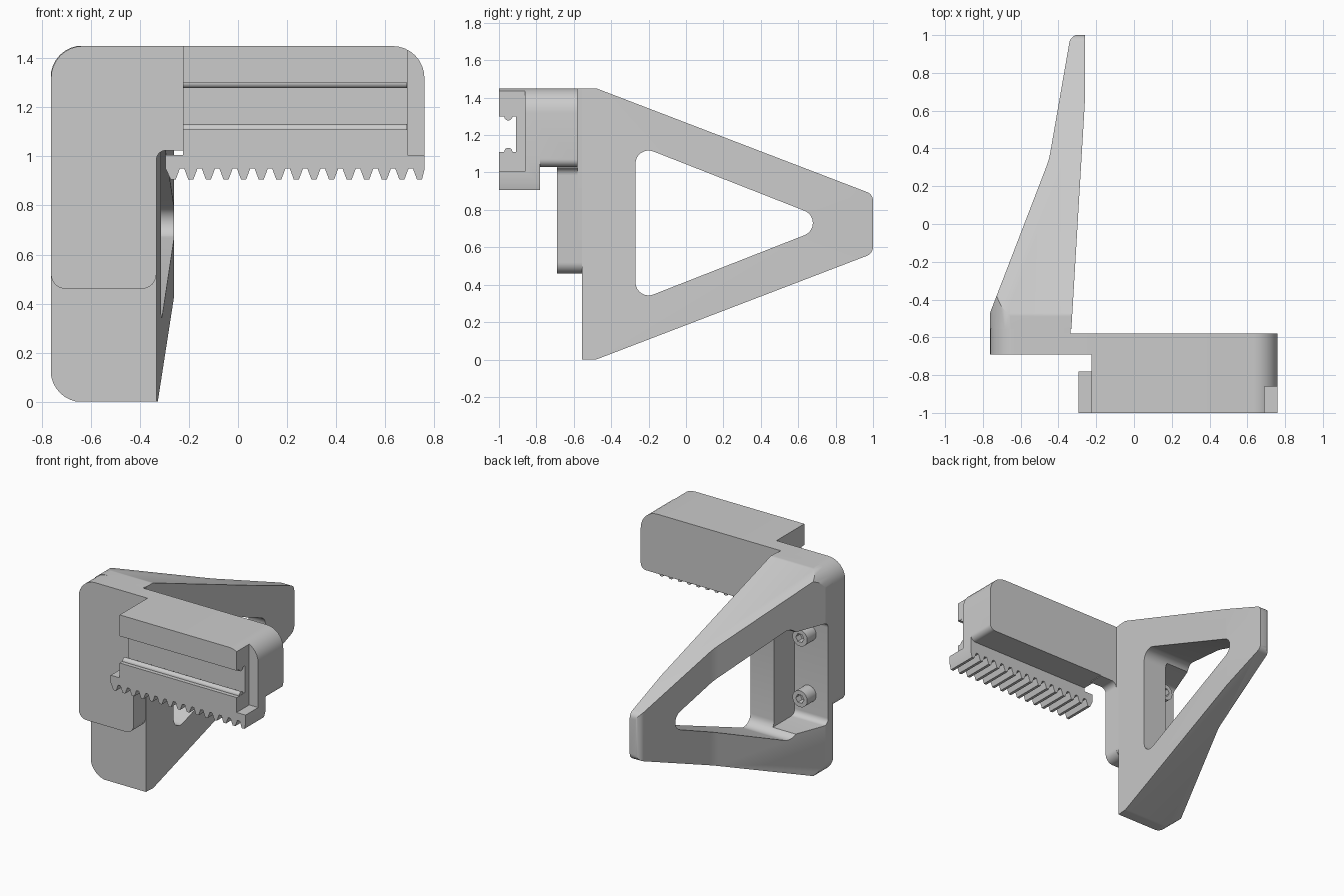
import bpy, bmesh, math
from mathutils import Vector

if "Cube" in bpy.data.objects:
    bpy.data.objects.remove(bpy.data.objects["Cube"], do_unlink=True)

grey = bpy.data.materials.new("plain_grey")
grey.use_nodes = True
grey.diffuse_color = (0.6, 0.6, 0.6, 1)
grey.node_tree.nodes["Principled BSDF"].inputs["Base Color"].default_value = (0.6, 0.6, 0.6, 1)


def rounded(corners, steps=8):
    """Polygon from (a, b[, radius]) corners, with arcs where a radius is given."""
    out, n = [], len(corners)
    for i, c in enumerate(corners):
        p = Vector(c[:2])
        if len(c) < 3:
            out.append(p)
            continue
        u = (Vector(corners[i - 1][:2]) - p).normalized()
        v = (Vector(corners[(i + 1) % n][:2]) - p).normalized()
        half = u.angle(v) / 2
        centre = p + (u + v).normalized() * c[2] / math.sin(half)
        start = p + u * c[2] / math.tan(half) - centre
        end = p + v * c[2] / math.tan(half) - centre
        turn = math.atan2(start.x * end.y - start.y * end.x, start.dot(end))
        for k in range(steps + 1):
            a = turn * k / steps
            out.append(centre + Vector((start.x * math.cos(a) - start.y * math.sin(a),
                                        start.x * math.sin(a) + start.y * math.cos(a))))
    return out


def prism(name, corners, axis, lo, hi):
    """Extrude a rounded outline along an axis as a closed solid."""
    place = {"x": lambda p, d: (d, p.x, p.y),
             "y": lambda p, d: (p.x, d, p.y),
             "z": lambda p, d: (p.x, p.y, d)}[axis]
    bm = bmesh.new()
    pts = rounded(corners)
    near = [bm.verts.new(place(p, lo)) for p in pts]
    far = [bm.verts.new(place(p, hi)) for p in pts]
    bm.faces.new(near)
    bm.faces.new(far[::-1])
    for i in range(len(pts)):
        bm.faces.new((near[i - 1], far[i - 1], far[i], near[i]))
    bmesh.ops.recalc_face_normals(bm, faces=bm.faces)
    mesh = bpy.data.meshes.new(name)
    bm.to_mesh(mesh)
    bm.free()
    mesh.materials.append(grey)
    obj = bpy.data.objects.new(name, mesh)
    bpy.context.collection.objects.link(obj)
    return obj


def box(a0, a1, b0, b1, *r):
    return [(a0, b0, *r), (a1, b0, *r), (a1, b1, *r), (a0, b1, *r)]


def disc(a, b, r, sides):
    return [(a + r * math.cos(math.tau * k / sides), b + r * math.sin(math.tau * k / sides))
            for k in range(sides)]


def select(obj):
    bpy.ops.object.select_all(action="DESELECT")
    obj.select_set(True)
    bpy.context.view_layer.objects.active = obj


def combine(obj, other, operation):
    mod = obj.modifiers.new("combine", "BOOLEAN")
    mod.operation, mod.object, mod.solver = operation, other, "EXACT"
    select(obj)
    bpy.ops.object.modifier_apply(modifier=mod.name)
    bpy.data.objects.remove(other, do_unlink=True)


def smooth(obj):
    select(obj)
    bpy.ops.object.shade_smooth_by_angle(angle=math.radians(30))


# Mounting plate with its short neck, and the thin pad behind it
plate = prism("mounting_plate", [
    (-0.762, 0.46, 0.06), (-0.333, 0.46, 0.06), (-0.333, 1.025, 0.04),
    (-0.2, 1.025), (-0.2, 1.45), (-0.762, 1.45, 0.13)], "y", -0.69, -0.58)
pad = prism("plate_pad", [
    (-0.762, 0.46, 0.06), (-0.335, 0.46, 0.06), (-0.335, 1.45),
    (-0.762, 1.45, 0.13)], "y", -0.58, -0.55)

# Arm
arm = prism("arm", [(-0.225, 1.03), (0.76, 1.03, 0.04), (0.76, 1.45, 0.13),
                    (-0.225, 1.45)], "y", -1, -0.58)

# Toothed rack under the arm
teeth, count, first, last = [], 15, -0.264, 0.74
pitch = (last - first) / (count - 1)
for k in range(count):
    x = first + k * pitch
    teeth += [(x - 0.01, 0.905), (x + 0.01, 0.905)]
    if k < count - 1:
        teeth += [(x + pitch / 2 - 0.009, 0.95), (x + pitch / 2 + 0.009, 0.95)]
rack = prism("rack", [(-0.295, 1.005), (-0.295, 0.95)] + teeth +
             [(0.76, 0.945), (0.76, 1.08), (-0.225, 1.08), (-0.225, 1.005)],
             "y", -1, -0.78)
combine(arm, rack, "UNION")

# Front slot and the notch at the free end
combine(arm, prism("slot_cutter", box(-1.1, -0.91, 1.11, 1.30), "x", -0.4, 0.9), "DIFFERENCE")
combine(arm, prism("end_cutter", box(-1.1, -0.86, 1.005, 1.6), "x", 0.69, 0.9), "DIFFERENCE")

# Small ridges along the slot
for label, z in (("lower", 1.11), ("upper", 1.30)):
    smooth(prism(label + "_slot_ridge", disc(-0.95, z, 0.022, 20), "x", -0.224, 0.689))

# Triangular bracket: side outline limited by the plan taper and the rounded end shape
bracket = prism("bracket", [
    (-0.555, 0), (-0.48, 0, 0.05), (1, 0.567, 0.05), (1, 0.883, 0.05),
    (-0.48, 1.45, 0.05), (-0.555, 1.45)], "x", -1, 0)
combine(bracket, prism("taper_cutter", [
    (-0.762, -0.7), (-0.762, -0.47), (-0.45, 0.34, 0.4), (-0.335, 1.002, 0.05),
    (-0.26, 1.002), (-0.26, 0.65), (-0.333, -0.58), (-0.34, -0.7)], "z", -0.2, 1.7), "INTERSECT")
combine(bracket, prism("corner_cutter", [
    (-0.764, -0.002, 0.13), (-0.1, -0.002), (-0.1, 1.452), (-0.764, 1.452, 0.13)],
    "y", -0.8, 1.2), "INTERSECT")

# Window through the bracket, and the screw pocket opening from its outer side
combine(bracket, prism("window_cutter", [
    (-0.27, 0.31, 0.07), (0.80, 0.73, 0.07), (-0.27, 1.15, 0.07)],
    "x", -1.2, 0.2), "DIFFERENCE")
combine(bracket, prism("pocket_cutter", box(-0.5, -0.2, 0.37, 1.09, 0.04),
                       "x", -1.2, -0.5), "DIFFERENCE")

# Socket screws in the pocket
for label, z in (("lower", 0.545), ("upper", 0.975)):
    screw = prism(label + "_screw", disc(-0.61, z, 0.058, 32), "y", -0.51, -0.4)
    combine(screw, prism("hex_cutter", disc(-0.61, z, 0.032, 6), "y", -0.45, -0.3), "DIFFERENCE")
    smooth(screw)

for part in (plate, pad, arm, bracket):
    smooth(part)
